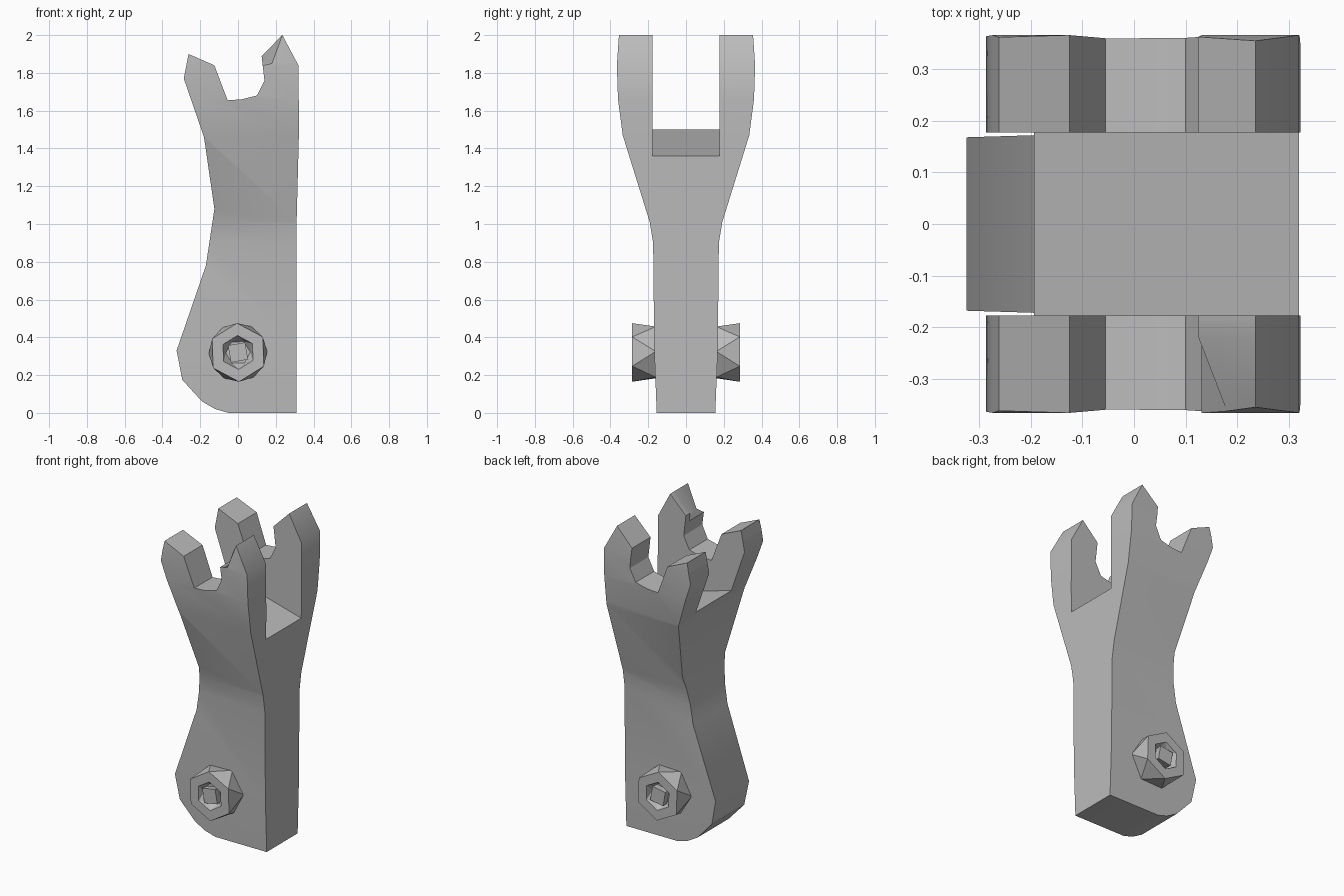
import bpy, bmesh, math
from mathutils import Vector

cube = bpy.data.objects.get("Cube")
if cube:
    bpy.data.objects.remove(cube, do_unlink=True)

# One plain grey for everything
grey = bpy.data.materials.new("plain grey")
grey.use_nodes = True
colour = (0.5, 0.5, 0.5, 1)
grey.diffuse_color = colour
grey.node_tree.nodes["Principled BSDF"].inputs["Base Color"].default_value = colour


def make_object(name, bm):
    bmesh.ops.recalc_face_normals(bm, faces=bm.faces[:])
    mesh = bpy.data.meshes.new(name)
    bm.to_mesh(mesh)
    bm.free()
    mesh.materials.append(grey)
    obj = bpy.data.objects.new(name, mesh)
    bpy.context.scene.collection.objects.link(obj)
    return obj


def activate(obj):
    bpy.ops.object.select_all(action='DESELECT')
    obj.select_set(True)
    bpy.context.view_layer.objects.active = obj


def prism(profile, depth):
    """Extrude an x-z outline from -depth to depth along y."""
    bm = bmesh.new()
    face = bm.faces.new([bm.verts.new((x, -depth, z)) for x, z in profile])
    new = bmesh.ops.extrude_face_region(bm, geom=[face])["geom"]
    for v in new:
        if isinstance(v, bmesh.types.BMVert):
            v.co.y = depth
    return bm


def cut(bm, faces, point, normal):
    edges = {e for f in faces for e in f.edges}
    verts = {v for f in faces for v in f.verts}
    bmesh.ops.bisect_plane(bm, geom=list(verts) + list(edges) + list(faces),
                           dist=1e-5, plane_co=point, plane_no=normal)


# Half thickness of the arm against height
WIDTHS = [(0, 0.155), (0.33, 0.168), (0.9, 0.174), (1.01, 0.192),
          (1.47, 0.335), (1.66, 0.36), (1.84, 0.366), (2.0, 0.355)]


def half_width(z):
    for (z0, w0), (z1, w1) in zip(WIDTHS, WIDTHS[1:]):
        if z <= z1:
            return w0 + (w1 - w0) * (z - z0) / (z1 - z0)
    return WIDTHS[-1][1]


# Arm: side outline with the jagged claw notch on top
outline = [(-0.05, 0), (0.31, 0), (0.31, 1.0), (0.323, 1.5), (0.32, 1.84),
           (0.235, 2.0), (0.125, 1.89), (0.14, 1.76), (0.1, 1.68),
           (0.02, 1.66), (-0.055, 1.655), (-0.125, 1.84), (-0.262, 1.9),
           (-0.287, 1.77), (-0.18, 1.46), (-0.125, 1.08), (-0.17, 0.78),
           (-0.325, 0.33), (-0.295, 0.175), (-0.19, 0.06), (-0.12, 0.02)]
bm = prism(outline, 1)
for z, w in WIDTHS[1:-1]:
    cut(bm, bm.faces[:], (0, 0, z), (0, 0, 1))
for v in bm.verts:
    v.co.y = math.copysign(half_width(v.co.z), v.co.y)
for y in (-0.22, 0.22):
    cut(bm, [f for f in bm.faces if f.calc_center_median().z > 1.6], (0, y, 0), (0, 1, 0))
# Chamfer the outer corner of the front claw's hook
for v in bm.verts:
    if v.co.y < -0.3 and (v.co - Vector((0.125, v.co.y, 1.89))).length < 0.02:
        v.co.x, v.co.z = 0.18, 1.85
arm = make_object("claw_arm", bm)

# Slot between the two claws, with a sloping floor
slot = make_object("slot_cutter", prism([(-0.6, 1.612), (0.6, 1.282), (0.6, 2.3), (-0.6, 2.3)], 0.177))
slot.hide_render = True
activate(arm)
mod = arm.modifiers.new("slot", 'BOOLEAN')
mod.operation = 'DIFFERENCE'
mod.solver = 'EXACT'
mod.object = slot
bpy.ops.object.modifier_apply(modifier=mod.name)
bpy.data.objects.remove(slot, do_unlink=True)
activate(arm)
bpy.ops.object.shade_smooth_by_angle(angle=math.radians(30))


# Pivot bolts: faceted twisted nuts with a recessed socket and stud
def ring(bm, count, radius, y, turn):
    return [bm.verts.new((radius * math.cos(math.radians(turn) + i * math.tau / count), y,
                          0.32 + radius * math.sin(math.radians(turn) + i * math.tau / count)))
            for i in range(count)]


def bridge(bm, a, b, twisted=False):
    n = len(a)
    for i in range(n):
        j = (i + 1) % n
        if twisted:
            bm.faces.new((a[i], a[j], b[i]))
            bm.faces.new((a[j], b[j], b[i]))
        else:
            bm.faces.new((a[i], a[j], b[j], b[i]))


def bolt(name, side):
    bm = bmesh.new()
    base = ring(bm, 6, 0.155, side * 0.16, 62)
    rim = ring(bm, 6, 0.155, side * 0.285, 92)
    lip = ring(bm, 6, 0.09, side * 0.285, 92)
    socket = ring(bm, 6, 0.065, side * 0.24, 122)
    bridge(bm, base, rim, True)
    bridge(bm, rim, lip)
    bridge(bm, lip, socket, True)
    bm.faces.new(socket)
    bm.faces.new(base)
    foot = ring(bm, 4, 0.06, side * 0.235, 55)
    top = ring(bm, 4, 0.065, side * 0.283, 55)
    bridge(bm, foot, top)
    bm.faces.new(top)
    bm.faces.new(foot)
    return make_object(name, bm)


bolt("front_bolt", -1)
bolt("back_bolt", 1)
